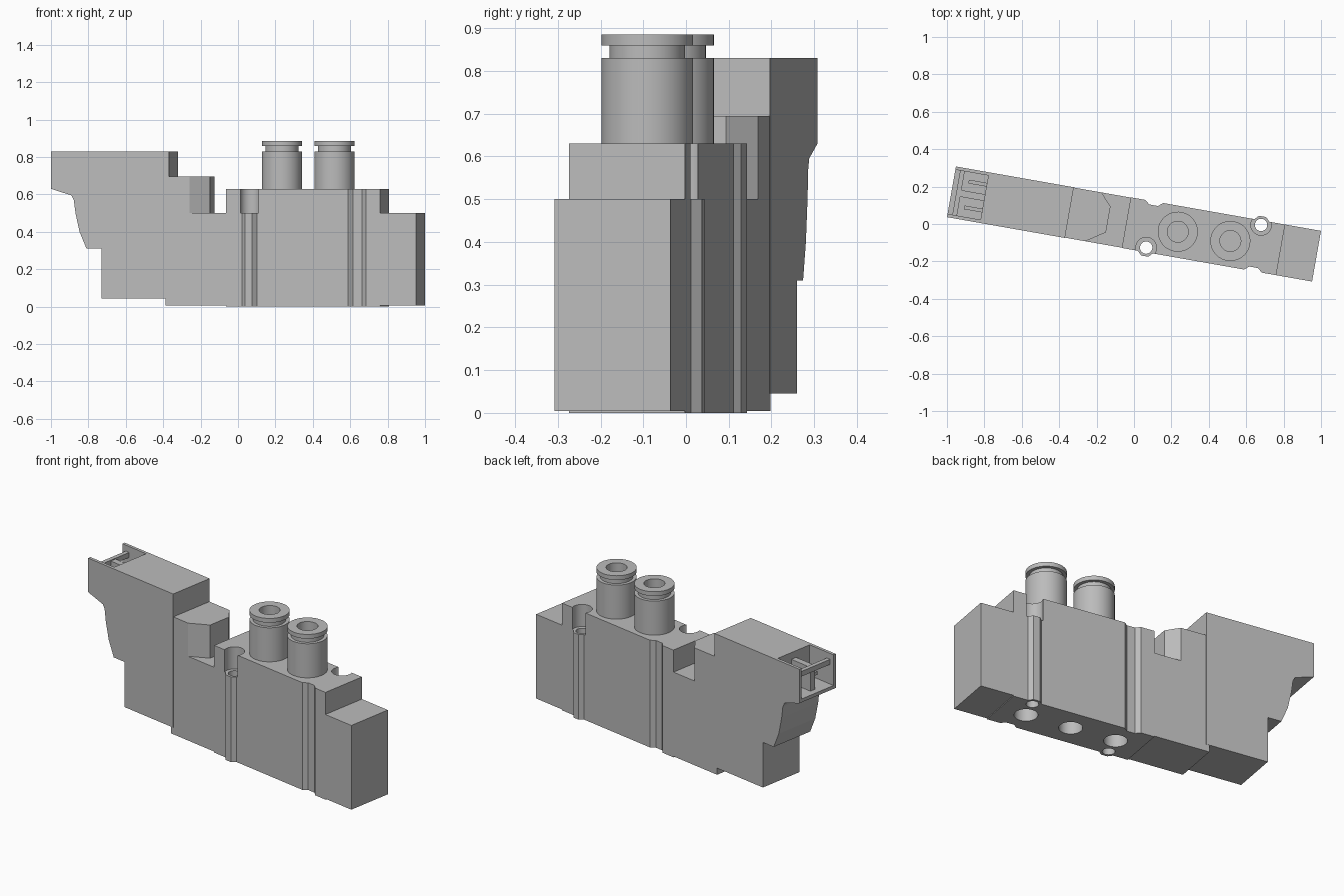
import bpy, bmesh, math

if "Cube" in bpy.data.objects:
    bpy.data.objects.remove(bpy.data.objects["Cube"], do_unlink=True)

TURN = math.radians(-10)   # whole valve is turned about z
W = 0.1375                 # half width

grey = bpy.data.materials.new("plain_grey")
grey.use_nodes = True
COLOUR = (0.5, 0.5, 0.5, 1)
grey.diffuse_color = COLOUR
grey.node_tree.nodes["Principled BSDF"].inputs["Base Color"].default_value = COLOUR


def finish(name, bm):
    bmesh.ops.recalc_face_normals(bm, faces=bm.faces)
    mesh = bpy.data.meshes.new(name)
    bm.to_mesh(mesh)
    bm.free()
    mesh.materials.append(grey)
    obj = bpy.data.objects.new(name, mesh)
    obj.rotation_euler.z = TURN
    bpy.context.collection.objects.link(obj)
    return obj


def prism(name, points, start, end, axis="z"):
    """Extrude an outline: (x, y) along z, or (x, z) along y."""
    bm = bmesh.new()
    place = (lambda p, t: (p[0], p[1], t)) if axis == "z" else (lambda p, t: (p[0], t, p[1]))
    face = bm.faces.new([bm.verts.new(place(p, start)) for p in points])
    new = bmesh.ops.extrude_face_region(bm, geom=[face])["geom"]
    step = place((0, 0), end - start)
    bmesh.ops.translate(bm, vec=step, verts=[g for g in new if isinstance(g, bmesh.types.BMVert)])
    return finish(name, bm)


def box(name, x0, x1, y0, y1, z0, z1):
    return prism(name, [(x0, y0), (x1, y0), (x1, y1), (x0, y1)], z0, z1)


def rod(name, x, y, r, z0, z1, sides=40):
    ring = [(i + 0.5) * math.tau / sides for i in range(sides)]
    return prism(name, [(x + r * math.cos(a), y + r * math.sin(a)) for a in ring], z0, z1)


def combine(obj, tool, operation="DIFFERENCE"):
    mod = obj.modifiers.new("cut", "BOOLEAN")
    mod.operation, mod.object, mod.solver = operation, tool, "EXACT"
    bpy.context.view_layer.update()
    bpy.context.view_layer.objects.active = obj
    bpy.ops.object.modifier_apply(modifier=mod.name)
    bpy.data.objects.remove(tool, do_unlink=True)


def smooth(obj):
    bpy.ops.object.select_all(action="DESELECT")
    obj.select_set(True)
    bpy.context.view_layer.objects.active = obj
    bpy.ops.object.shade_smooth_by_angle(angle=math.radians(30))


# Valve body with screw lugs, matching notches and counterbored screw holes
body = box("valve_body", -0.042, 0.796, -W, W, 0, 0.63)
for x, y in ((0.086, -0.113), (0.67, 0.113)):
    side = math.copysign(1, y)
    notch = [(x - 0.048, -side * (W + 0.01)), (x - 0.048, -side * W), (x - 0.024, -side * 0.117),
             (x + 0.024, -side * 0.117), (x + 0.048, -side * W), (x + 0.048, -side * (W + 0.01))]
    combine(body, prism("notch_cutter", notch, -0.1, 0.8))
    combine(body, rod("counterbore_cutter", x, y, 0.055, 0.5, 0.8))
    combine(body, rod("screw_lug", x, y, 0.05, 0, 0.5, 8), "UNION")
    combine(body, rod("screw_hole_cutter", x, y, 0.033, -0.1, 0.8))

# Ports in the underside
for x in (0.11, 0.377, 0.643):
    combine(body, rod("port_cutter", x, 0, 0.062, -0.1, 0.25))
smooth(body)

# Plain end block
box("end_block", 0.796, 0.991, -W, W, 0.005, 0.5)

# Pilot block and the chamfered riser on it
box("pilot_block", -0.37, -0.042, -0.136, 0.136, 0.005, 0.5)
prism("riser", [(-0.36, -0.136), (-0.24, -0.136), (-0.14, -0.07), (-0.14, 0.07),
                (-0.2, 0.136), (-0.36, 0.136)], 0.49, 0.695)

# Solenoid housing with overhanging connector
outline = [(-0.351, 0.045), (-0.351, 0.83), (-0.991, 0.83), (-0.991, 0.63), (-0.88, 0.595),
           (-0.867, 0.57), (-0.858, 0.5), (-0.836, 0.4), (-0.798, 0.31), (-0.717, 0.31), (-0.717, 0.045)]
housing = prism("solenoid_housing", outline, -W, W, "y")
combine(housing, box("socket_cutter", -1.1, -0.812, -0.12, 0.12, 0.65, 0.9))

# Divider, crossbar and pins inside the connector socket
box("socket_divider", -0.955, -0.81, -0.018, 0.018, 0.645, 0.79)
box("socket_crossbar", -0.965, -0.94, -0.121, 0.121, 0.765, 0.795)
for name, y in (("right_pin", -0.07), ("left_pin", 0.07)):
    box(name, -0.91, -0.81, y - 0.01, y + 0.01, 0.70, 0.72)

# Push-in tube fittings, turned from one profile
PROFILE = [(0, 0.66), (0.056, 0.66), (0.056, 0.885), (0.107, 0.885), (0.107, 0.86),
           (0.088, 0.86), (0.088, 0.83), (0.107, 0.83), (0.107, 0.625), (0, 0.625)]
for name, x in (("inner_tube_fitting", 0.238), ("outer_tube_fitting", 0.523)):
    bm = bmesh.new()
    verts = [bm.verts.new((x + r, 0, z)) for r, z in PROFILE]
    edges = [bm.edges.new(pair) for pair in zip(verts, verts[1:])]
    bmesh.ops.spin(bm, geom=verts + edges, cent=(x, 0, 0), axis=(0, 0, 1),
                   angle=math.tau, steps=48, use_merge=True)
    bmesh.ops.remove_doubles(bm, verts=bm.verts, dist=0.0005)
    smooth(finish(name, bm))
